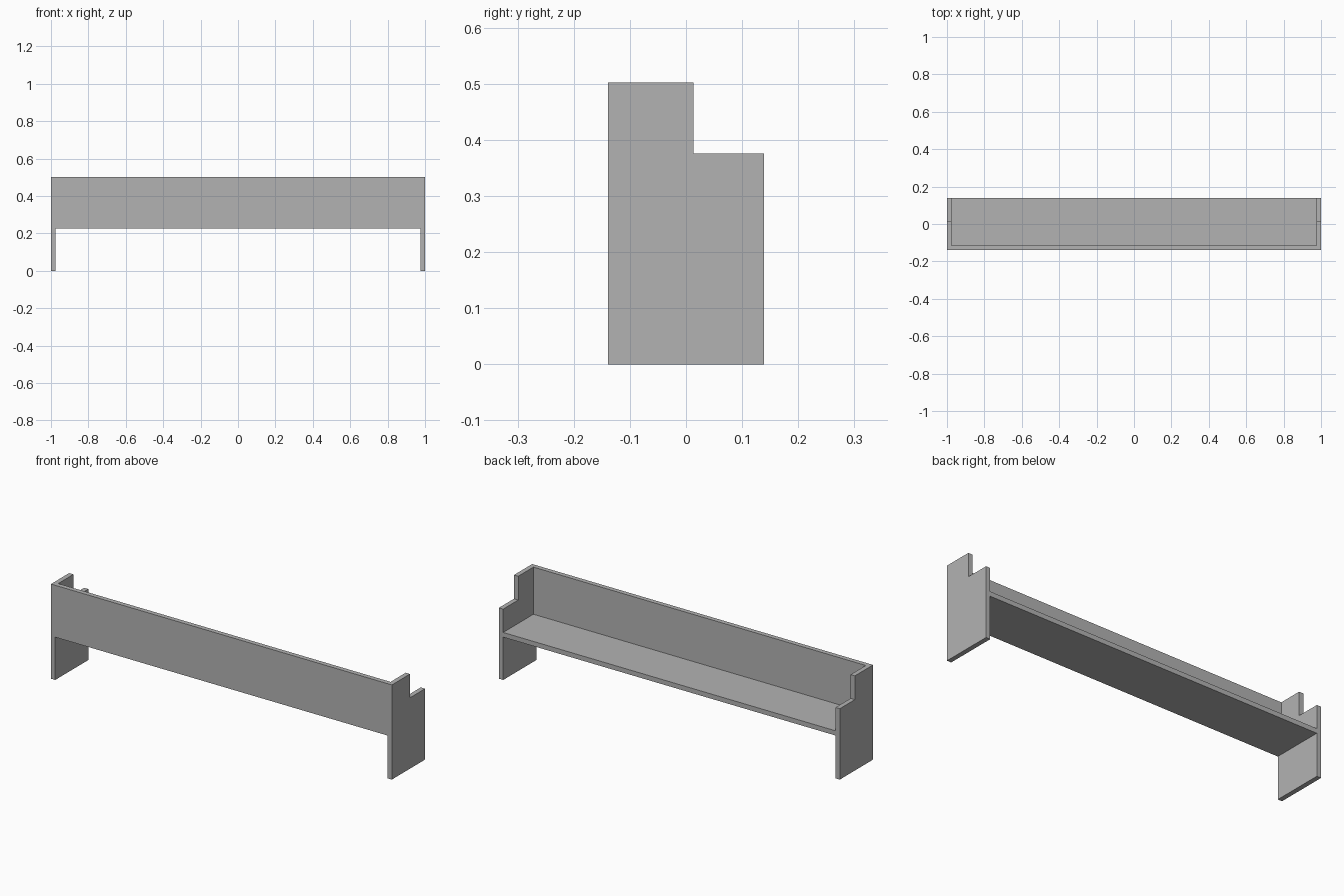
import bpy
import bmesh

cube = bpy.data.objects.get("Cube")
if cube:
    bpy.data.objects.remove(cube, do_unlink=True)

grey = bpy.data.materials.new("plain grey")
grey.use_nodes = True
colour = (0.45, 0.45, 0.45, 1)
grey.diffuse_color = colour
grey.node_tree.nodes["Principled BSDF"].inputs["Base Color"].default_value = colour

BOARD = 0.025            # board thickness
HALF_X, HALF_Y = 1.0, 0.139
TOP, SHELF = 0.502, 0.227
INNER = HALF_X - BOARD


def extruded_board(name, profile, x0, x1):
    """Extrude a (y, z) profile along x."""
    bm = bmesh.new()
    face = bm.faces.new([bm.verts.new((x0, y, z)) for y, z in profile])
    result = bmesh.ops.extrude_face_region(bm, geom=[face])
    moved = [v for v in result["geom"] if isinstance(v, bmesh.types.BMVert)]
    bmesh.ops.translate(bm, verts=moved, vec=(x1 - x0, 0, 0))
    bmesh.ops.recalc_face_normals(bm, faces=bm.faces)
    mesh = bpy.data.meshes.new(name)
    bm.to_mesh(mesh)
    bm.free()
    mesh.materials.append(grey)
    obj = bpy.data.objects.new(name, mesh)
    bpy.context.collection.objects.link(obj)
    return obj


def rectangle(y0, y1, z0, z1):
    return [(y0, z0), (y1, z0), (y1, z1), (y0, z1)]


# Stepped end panels that also serve as legs
step_y, step_z = 0.013, 0.376
end_profile = [(-HALF_Y, 0), (HALF_Y, 0), (HALF_Y, step_z),
               (step_y, step_z), (step_y, TOP), (-HALF_Y, TOP)]
extruded_board("left_end_panel", end_profile, INNER, HALF_X)
extruded_board("right_end_panel", end_profile, -HALF_X, -INNER)

# Front board and the shelf behind it
extruded_board("front_board", rectangle(-HALF_Y, BOARD - HALF_Y, SHELF, TOP), -INNER, INNER)
extruded_board("shelf", rectangle(BOARD - HALF_Y, HALF_Y, SHELF, SHELF + BOARD), -INNER, INNER)
